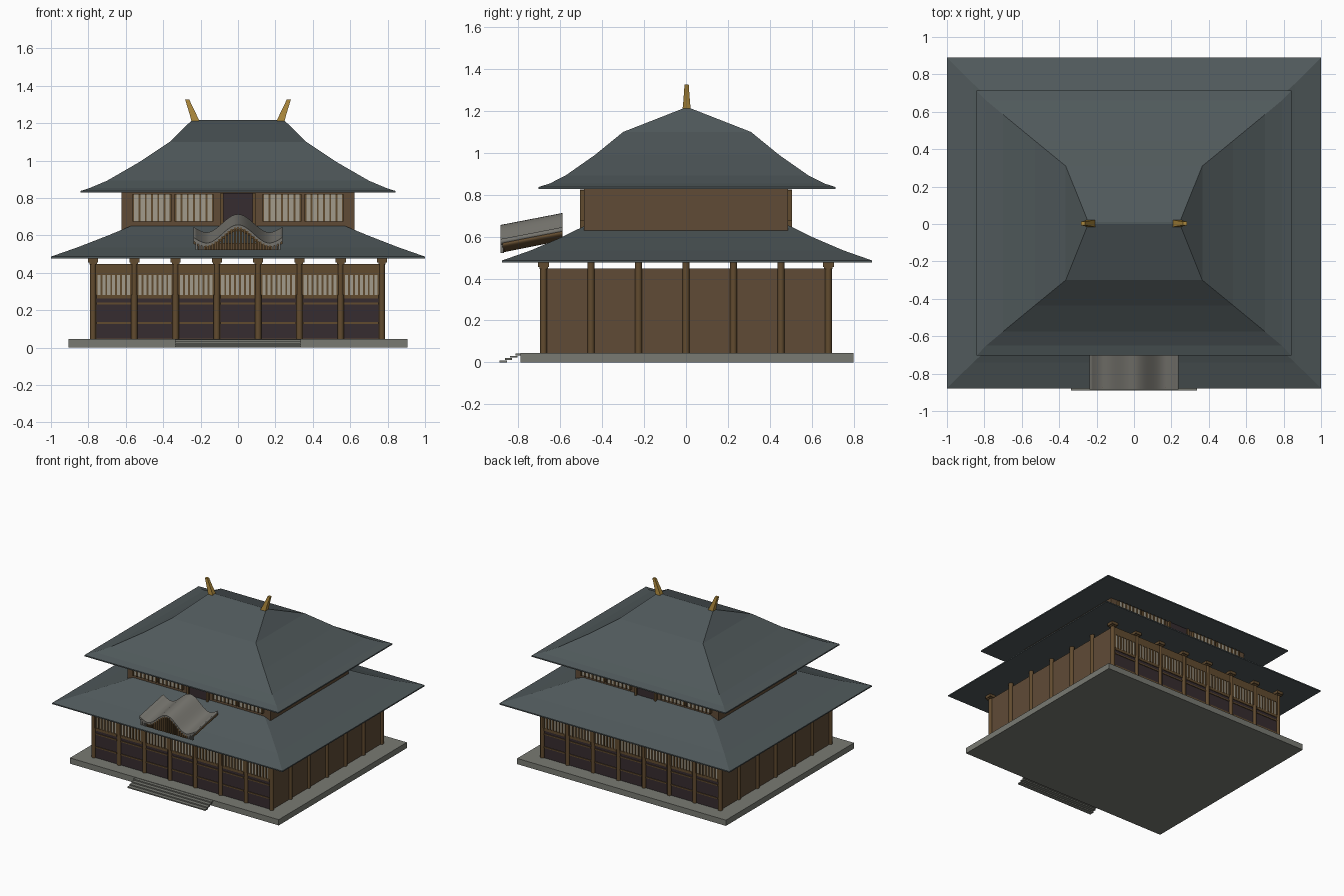
import bpy, bmesh, math
from mathutils import Matrix, Vector

cube = bpy.data.objects.get("Cube")
if cube:
    bpy.data.objects.remove(cube, do_unlink=True)


def material(name, r, g, b):
    m = bpy.data.materials.new(name)
    m.use_nodes = True
    m.diffuse_color = (r, g, b, 1)
    m.node_tree.nodes["Principled BSDF"].inputs["Base Color"].default_value = (r, g, b, 1)
    return m


SLATE = material("slate roof", 0.08, 0.10, 0.105)
STONE = material("stone", 0.19, 0.195, 0.17)
WOOD = material("wall wood", 0.115, 0.07, 0.037)
POST = material("post wood", 0.12, 0.07, 0.028)
DARK = material("dark panel", 0.037, 0.025, 0.029)
PLASTER = material("pale plaster", 0.36, 0.33, 0.26)
TILE = material("grey tile", 0.18, 0.175, 0.155)
GOLD = material("gold", 0.42, 0.25, 0.045)


def finish(name, mat, bm):
    bmesh.ops.recalc_face_normals(bm, faces=bm.faces)
    me = bpy.data.meshes.new(name)
    bm.to_mesh(me)
    bm.free()
    me.materials.append(mat)
    ob = bpy.data.objects.new(name, me)
    bpy.context.collection.objects.link(ob)
    return ob


def boxes(name, mat, items):
    """Boxes given as (x0, x1, y0, y1, z0, z1), joined in one object."""
    bm = bmesh.new()
    for x0, x1, y0, y1, z0, z1 in items:
        mid = Vector((x0 + x1, y0 + y1, z0 + z1)) / 2
        size = (abs(x1 - x0), abs(y1 - y0), abs(z1 - z0), 1)
        bmesh.ops.create_cube(bm, size=1, matrix=Matrix.Translation(mid) @ Matrix.Diagonal(size))
    return finish(name, mat, bm)


def loft(name, mat, rings):
    """Skin a stack of vertex rings and close both ends."""
    bm = bmesh.new()
    loops = [[bm.verts.new(p) for p in ring] for ring in rings]
    for a, b in zip(loops, loops[1:]):
        n = len(a)
        for i in range(n):
            j = (i + 1) % n
            bm.faces.new((a[i], a[j], b[j], b[i]))
    bm.faces.new(loops[0])
    bm.faces.new(loops[-1])
    bmesh.ops.remove_doubles(bm, verts=bm.verts, dist=0.0005)
    return finish(name, mat, bm)


def rect(hx, hy, z, cx=0.0, cy=0.0):
    return [(cx + sx * hx, cy + sy * hy, z) for sx, sy in ((-1, -1), (1, -1), (1, 1), (-1, 1))]


CY = 0.005

# Platform and front steps
boxes("platform", STONE, [(-0.907, 0.907, CY - 0.795, CY + 0.795, 0, 0.045)])
boxes("front_steps", STONE,
      [(-0.338, 0.338, -0.89 + 0.025 * i, -0.855 + 0.025 * i, 0.011 * i, 0.011 * i + 0.009)
       for i in range(4)])

# Hipped roofs with a flared eave
loft("lower_roof", SLATE, [rect(hx, hy, z, cy=CY) for hx, hy, z in (
    (1, 0.884, 0.477), (1, 0.884, 0.486), (0.86, 0.745, 0.535),
    (0.70, 0.60, 0.597), (0.555, 0.478, 0.657))])
loft("upper_roof", SLATE, [rect(hx, hy, z, cy=CY) for hx, hy, z in (
    (0.842, 0.709, 0.828), (0.842, 0.709, 0.837), (0.79, 0.655, 0.854), (0.70, 0.58, 0.892),
    (0.53, 0.44, 0.99), (0.365, 0.305, 1.10), (0.245, 0.006, 1.217))])

# Storey bodies
boxes("lower_walls", WOOD, [(-0.778, 0.772, -0.68, 0.68, 0.045, 0.447)])
boxes("upper_walls", WOOD, [(-0.622, 0.622, -0.486, 0.486, 0.6, 0.83)])

# Posts: front and back rows carry capitals, side rows are plain
post_x = [-0.775 + 0.2207 * i for i in range(8)]
post_y = [-0.68 + 0.2267 * i for i in range(7)]
spots = [(x, s * 0.68) for x in post_x for s in (-1, 1)]
side_spots = [(x, y) for x in (post_x[0], post_x[-1]) for y in post_y[1:-1]]
bm = bmesh.new()
for x, y in spots + side_spots:
    bmesh.ops.create_cone(bm, cap_ends=True, segments=12, radius1=0.017, radius2=0.017,
                          depth=0.435, matrix=Matrix.Translation((x, y, 0.2615)))
posts = finish("posts", POST, bm)
for p in posts.data.polygons:
    p.use_smooth = len(p.vertices) == 4
boxes("post_capitals", POST,
      [(x - 0.027, x + 0.027, y - 0.027, y + 0.027, 0.455, 0.476) for x, y in spots] +
      [(x - 0.02, x + 0.02, y - 0.02, y + 0.02, 0.445, 0.456) for x, y in spots])


def lattice(x0, x1, y, s, z0, z1, gaps, depth):
    """Pale panel and the upright bars standing in front of it."""
    panel = (x0, x1, s * y, s * (y + depth), z0, z1)
    step = (x1 - x0) / gaps
    bars = [(x0 + step * i - 0.005, x0 + step * i + 0.005, s * y, s * (y + depth + 0.007), z0, z1)
            for i in range(gaps + 1)]
    return panel, bars


# Lower bays: lattice window above dark boarded panels with rails
pale, bars, dark, rails = [], [], [], []
for s in (-1, 1):
    for a, b in zip(post_x, post_x[1:]):
        a, b = a + 0.018, b - 0.018
        p, q = lattice(a, b, 0.678, s, 0.282, 0.388, 7, 0.007)
        pale.append(p)
        bars += q
        dark.append((a, b, s * 0.678, s * 0.685, 0.047, 0.262))
        rails += [(a, b, s * 0.678, s * 0.69, z - 0.005, z + 0.005) for z in (0.235, 0.132)]
        rails.append((a, b, s * 0.678, s * 0.69, 0.262, 0.282))
    rails.append((post_x[0], post_x[-1], s * 0.678, s * 0.69, 0.388, 0.447))
boxes("lower_window_panels", PLASTER, pale)
boxes("lower_window_bars", POST, bars)
boxes("lower_dark_panels", DARK, dark)
boxes("lower_rails", POST, rails)

# Upper windows and middle doors
pale, bars, doors, frames = [], [], [], []
for s in (-1, 1):
    for cx in (-0.46, -0.235, 0.235, 0.46):
        p, q = lattice(cx - 0.1, cx + 0.1, 0.484, s, 0.675, 0.82, 6, 0.016)
        pale.append(p)
        bars += q
    doors.append((-0.077, 0.077, s * 0.484, s * 0.495, 0.63, 0.825))
    frames += [(c - 0.008, c + 0.008, s * 0.484, s * 0.505, 0.63, 0.825) for c in (-0.085, 0.085)]
boxes("upper_window_panels", PLASTER, pale)
boxes("upper_window_bars", POST, bars)
boxes("upper_doors", DARK, doors)
boxes("upper_door_frames", POST, frames)


# Curved porch gable: wave profile that dips beside the peak and flips up at the ends
def wave(x):
    t = min(abs(x) / 0.17, 1)
    lift = max(abs(x) - 0.17, 0) / 0.07
    return 0.558 + 0.049 * (1 + math.cos(math.pi * t)) + 0.032 * lift ** 1.5


xs = [-0.238 + 0.476 * i / 28 for i in range(29)]


def gable_ring(y, dz, thick):
    top = [(x, y, wave(x) + dz) for x in xs]
    return top + [(x, y, z - thick) for x, y, z in reversed(top)]


gable = loft("gable_roof", TILE, [gable_ring(-0.885, 0, 0.02), gable_ring(-0.59, 0.057, 0.02)])
under = loft("gable_underside", POST, [gable_ring(-0.875, -0.019, 0.014), gable_ring(-0.59, 0.038, 0.014)])
for ob in (gable, under):
    for p in ob.data.polygons:
        p.use_smooth = len(p.vertices) == 4

# Gable front: upright slats under the curve
slats = [(x - 0.0055, x + 0.0055, -0.886, -0.872, 0.522, wave(x) - 0.012) for x in xs[1:-1]]
boxes("gable_wood_slats", POST, [q for q in slats if abs(q[0] + 0.0055) < 0.18])
boxes("gable_end_slats", TILE, [q for q in slats if abs(q[0] + 0.0055) >= 0.18])
boxes("gable_backing", WOOD, [(-0.215, 0.215, -0.876, -0.87, 0.522, 0.56)])

# Ridge horns leaning outward
for s, side in ((1, "left"), (-1, "right")):
    loft("ridge_horn_" + side, GOLD, [rect(hx, hy, z, cx=s * cx, cy=0.003) for cx, hx, hy, z in (
        (0.226, 0.022, 0.02, 1.205), (0.24, 0.018, 0.016, 1.245),
        (0.256, 0.014, 0.013, 1.285), (0.272, 0.011, 0.010, 1.327))])
